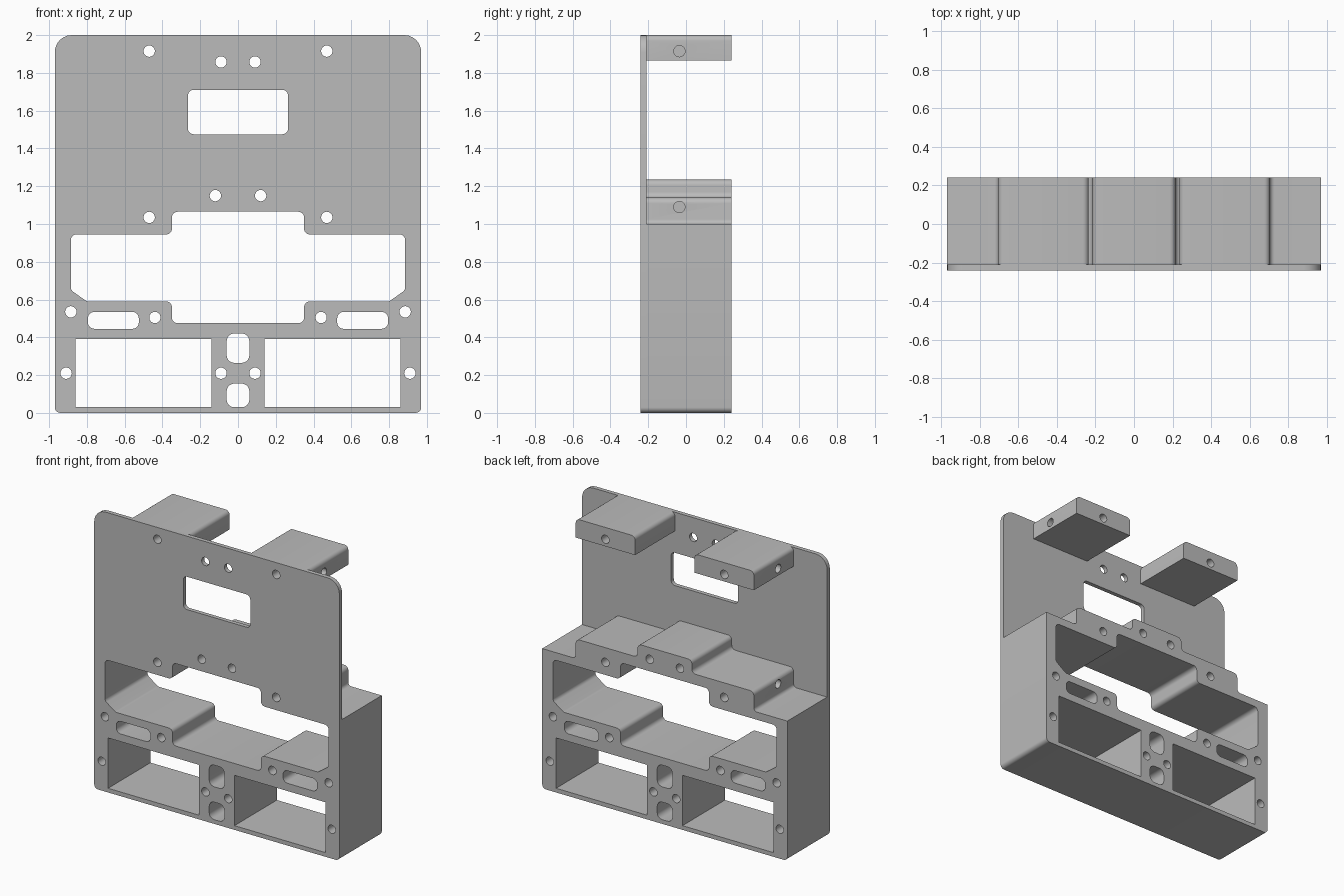
import bpy
import math
from mathutils import Vector

cube = bpy.data.objects.get("Cube")
if cube:
    bpy.data.objects.remove(cube, do_unlink=True)

grey = bpy.data.materials.new("plain grey")
grey.use_nodes = True
grey.diffuse_color = (0.5, 0.5, 0.5, 1)
grey.node_tree.nodes["Principled BSDF"].inputs["Base Color"].default_value = (0.5, 0.5, 0.5, 1)

FRONT, STEP, BACK = -0.24, -0.21, 0.24


def rounded(corners, steps=6):
    """Turn (x, z, radius) corners into a loop with filleted corners."""
    loop = []
    n = len(corners)
    for i, (x, z, r) in enumerate(corners):
        p = Vector((x, z))
        if r == 0:
            loop.append(p)
            continue
        a = (Vector(corners[i - 1][:2]) - p).normalized()
        b = (Vector(corners[(i + 1) % n][:2]) - p).normalized()
        half = a.angle(b) / 2
        centre = p + (a + b).normalized() * (r / math.sin(half))
        start = p + a * (r / math.tan(half)) - centre
        end = p + b * (r / math.tan(half)) - centre
        sweep = start.angle_signed(end)
        for k in range(steps + 1):
            t = -sweep * k / steps
            c, s = math.cos(t), math.sin(t)
            loop.append(centre + Vector((start.x * c - start.y * s, start.x * s + start.y * c)))
    return loop


def mirrored(half):
    """Complete a symmetric outline from its +x half, listed bottom to top."""
    return rounded(half + [(-x, z, r) for x, z, r in reversed(half)])


def box(x0, x1, z0, z1, r=0):
    return rounded([(x0, z0, r), (x1, z0, r), (x1, z1, r), (x0, z1, r)])


def circle(x, z, r=0.03, n=24):
    return [Vector((x + r * math.cos(math.tau * k / n), z + r * math.sin(math.tau * k / n)))
            for k in range(n)]


def pair(x, z):
    return [circle(x, z), circle(-x, z)]


def extrude(name, loops, y0, y1):
    """Fill an outline with holes in the xz plane and extrude it from y0 to y1."""
    curve = bpy.data.curves.new(name + "_profile", 'CURVE')
    curve.dimensions = '2D'
    curve.fill_mode = 'BOTH'
    curve.extrude = (y1 - y0) / 2
    for loop in loops:
        spline = curve.splines.new('POLY')
        spline.points.add(len(loop) - 1)
        for point, v in zip(spline.points, loop):
            point.co = (v.x, v.y, 0, 1)
        spline.use_cyclic_u = True
    obj = bpy.data.objects.new(name, curve)
    bpy.context.collection.objects.link(obj)
    obj.rotation_euler.x = math.pi / 2
    obj.location.y = (y0 + y1) / 2
    bpy.ops.object.select_all(action='DESELECT')
    obj.select_set(True)
    bpy.context.view_layer.objects.active = obj
    bpy.ops.object.convert(target='MESH')
    obj = bpy.context.view_layer.objects.active
    bpy.ops.object.mode_set(mode='EDIT')
    bpy.ops.mesh.select_all(action='SELECT')
    bpy.ops.mesh.remove_doubles(threshold=0.0001)
    bpy.ops.mesh.normals_make_consistent(inside=False)
    bpy.ops.object.mode_set(mode='OBJECT')
    obj.data.materials.clear()
    obj.data.materials.append(grey)
    bpy.ops.object.shade_smooth_by_angle(angle=math.radians(30))
    return obj


def drill_side(obj, side, z):
    """Cut a blind screw hole into an outer side face."""
    bpy.ops.mesh.primitive_cylinder_add(vertices=24, radius=0.03, depth=0.4,
                                        location=(side * 0.715, -0.035, z),
                                        rotation=(0, math.pi / 2, 0))
    cutter = bpy.context.object
    cutter.name = "side_hole_cutter"
    cutter.hide_render = True
    cutter.data.materials.append(grey)
    mod = obj.modifiers.new("side_hole", 'BOOLEAN')
    mod.operation = 'DIFFERENCE'
    mod.solver = 'EXACT'
    mod.object = cutter
    bpy.context.view_layer.objects.active = obj
    bpy.ops.object.modifier_apply(modifier=mod.name)
    bpy.data.objects.remove(cutter, do_unlink=True)


# Openings running through both the plate and the body
F = 0.03
openings = [
    mirrored([(0.35, 0.475, F), (0.35, 0.59, F), (0.80, 0.59, F), (0.885, 0.65, F),
              (0.885, 0.945, F), (0.35, 0.945, F), (0.35, 1.065, F)]),
    box(-0.06, 0.06, 0.265, 0.42, 0.04),
    box(-0.06, 0.06, 0.03, 0.155, 0.04),
]
for x0, x1 in ((0.14, 0.86), (-0.86, -0.14)):
    openings.append(box(x0, x1, 0.03, 0.39))
for x0, x1 in ((0.525, 0.795), (-0.795, -0.525)):
    openings.append(box(x0, x1, 0.445, 0.535, 0.035))
for x, z in ((0.47, 1.035), (0.12, 1.15), (0.885, 0.535),
             (0.44, 0.505), (0.91, 0.21), (0.09, 0.21)):
    openings += pair(x, z)

# Tall front plate with its window and upper screw holes
plate = mirrored([(0.97, 0, F), (0.97, 2, 0.09)])
window = box(-0.265, 0.265, 1.475, 1.71, F)
extrude("front_plate", [plate, window] + pair(0.47, 1.915) + pair(0.09, 1.858) + openings,
        FRONT, STEP)

# Deep lower body with a stepped top
body_outline = mirrored([(0.97, 0, F), (0.97, 1, 0), (0.705, 1, 0.025), (0.705, 1.14, F),
                         (0.215, 1.14, F), (0.215, 1.235, F)])
body = extrude("lower_body", [body_outline] + openings, STEP, BACK)
for side in (1, -1):
    drill_side(body, side, 1.09)

# Two upper mounting blocks behind the plate
for side, label in ((1, "left"), (-1, "right")):
    x0, x1 = sorted((side * 0.235, side * 0.705))
    outline = rounded([(x0, 1.865, 0), (x1, 1.865, 0), (x1, 2, F), (x0, 2, F)])
    block = extrude(label + "_upper_block", [outline, circle(side * 0.47, 1.915)], STEP, BACK)
    drill_side(block, side, 1.915)
